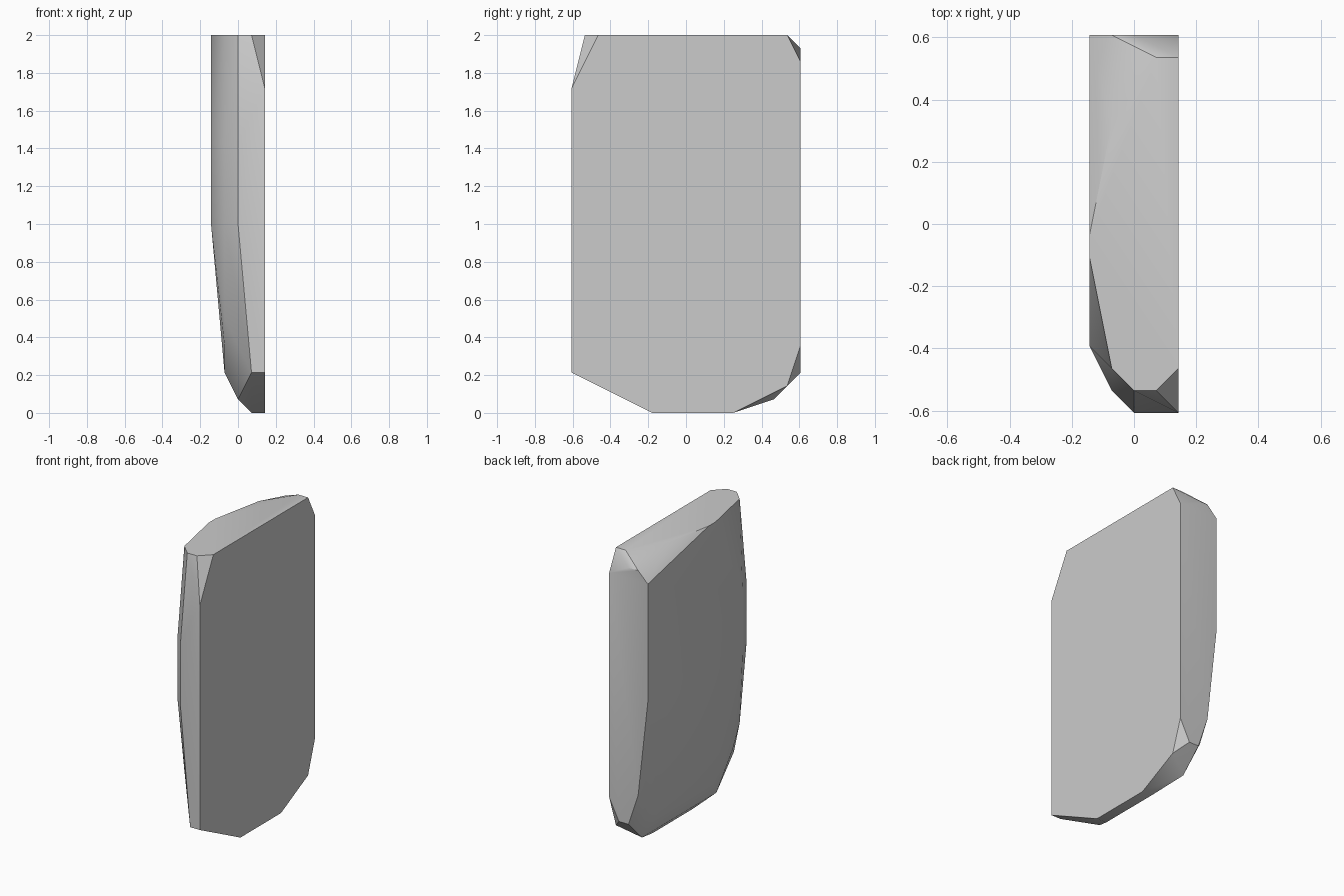
import bpy
import bmesh
import math

cube = bpy.data.objects.get("Cube")
if cube:
    bpy.data.objects.remove(cube, do_unlink=True)

# The slab is a faceted solid laid out on a regular grid
STEP = 1 / 14
HALF_THICKNESS = 2
HALF_WIDTH = 8.5

# Outline (depth, height) of each layer, from the domed right side to the flat left side
domed_side = [(8, 28), (7, 28), (3, 20), (3, 14), (14, 14), (17, 15), (17, 26)]
shoulder = [(2, 28), (13, 28), (17, 27), (17, 6), (16, 4), (14, 3),
            (6, 3), (3, 5), (2, 7), (1, 14), (1, 20)]
middle = [(1, 28), (0, 20), (0, 14), (4, 1), (15, 1), (17, 3), (17, 27)]
inner_rim = [(1, 28), (16, 28), (17, 3), (12, 0), (6, 0), (0, 3)]
flat_side = [(2, 28), (16, 28), (17, 26), (17, 5), (16, 2),
             (12, 0), (6, 0), (0, 3), (0, 24)]


def plain_material(name, color):
    material = bpy.data.materials.new(name)
    material.use_nodes = True
    material.diffuse_color = color
    material.node_tree.nodes["Principled BSDF"].inputs["Base Color"].default_value = color
    return material


def hull_from_layers(name, layers, material):
    bm = bmesh.new()
    for layer, outline in enumerate(layers):
        for depth, height in outline:
            bm.verts.new(((layer - HALF_THICKNESS) * STEP,
                          (depth - HALF_WIDTH) * STEP,
                          height * STEP))
    # Wrap the layers in one convex skin and drop the points left inside
    bmesh.ops.convex_hull(bm, input=bm.verts[:], use_existing_faces=False)
    loose = [v for v in bm.verts if not v.link_faces]
    bmesh.ops.delete(bm, geom=loose, context='VERTS')
    # Merge triangles that lie in one plane
    bmesh.ops.dissolve_limit(bm, angle_limit=math.radians(0.5),
                             verts=bm.verts[:], edges=bm.edges[:])
    bmesh.ops.recalc_face_normals(bm, faces=bm.faces[:])
    mesh = bpy.data.meshes.new(name)
    bm.to_mesh(mesh)
    bm.free()
    mesh.materials.append(material)
    obj = bpy.data.objects.new(name, mesh)
    bpy.context.collection.objects.link(obj)
    return obj


grey = plain_material("light grey", (0.6, 0.6, 0.6, 1))
slab = hull_from_layers("faceted_slab",
                        [domed_side, shoulder, middle, inner_rim, flat_side], grey)

# Soft dome, crisp rim edges
bpy.ops.object.select_all(action='DESELECT')
slab.select_set(True)
bpy.context.view_layer.objects.active = slab
bpy.ops.object.shade_smooth_by_angle(angle=math.radians(30))
